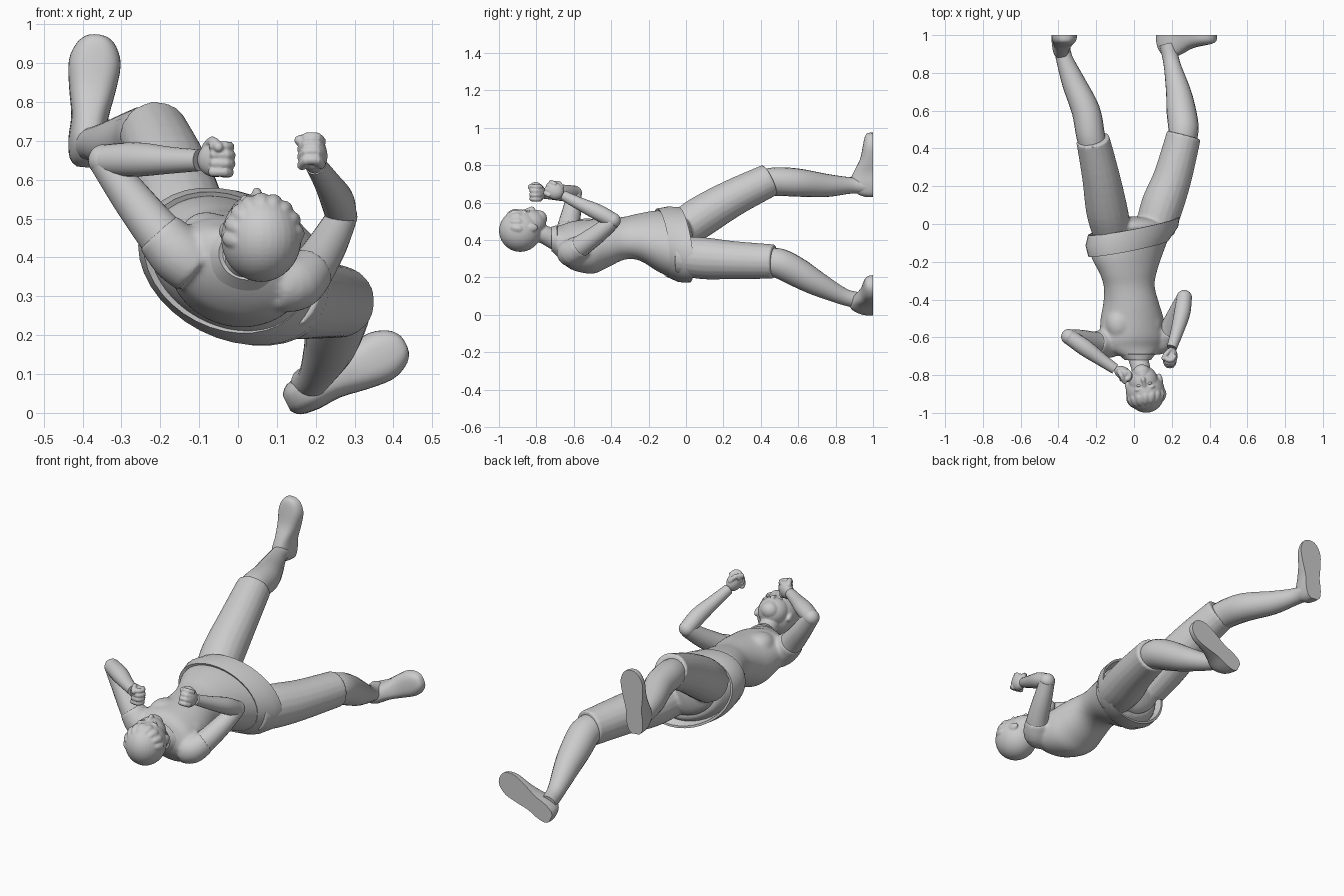
import bpy, bmesh, math
from mathutils import Vector, Matrix

if "Cube" in bpy.data.objects:
    bpy.data.objects.remove(bpy.data.objects["Cube"])

def finish(name, bm, angle=50):
    bmesh.ops.recalc_face_normals(bm, faces=bm.faces)
    me = bpy.data.meshes.new(name)
    bm.to_mesh(me)
    bm.free()
    ob = bpy.data.objects.new(name, me)
    bpy.context.collection.objects.link(ob)
    bpy.ops.object.select_all(action='DESELECT')
    ob.select_set(True)
    bpy.context.view_layer.objects.active = ob
    bpy.ops.object.shade_smooth_by_angle(angle=math.radians(angle))
    return ob

def fuse(name, obs, voxel, smooth):
    # melt overlapping parts into one smooth skin
    bpy.ops.object.select_all(action='DESELECT')
    for o in obs:
        o.select_set(True)
    ob = obs[0]
    bpy.context.view_layer.objects.active = ob
    bpy.ops.object.join()
    ob.name = name
    m = ob.modifiers.new("remesh", 'REMESH')
    m.mode, m.voxel_size, m.use_smooth_shade = 'VOXEL', voxel, True
    s = ob.modifiers.new("smooth", 'SMOOTH')
    s.factor, s.iterations = 0.5, smooth

def skin(name, rings, cap=True, loop=False):
    bm = bmesh.new()
    vs = [[bm.verts.new(p) for p in r] for r in rings]
    n = len(rings[0])
    pairs = list(zip(vs, vs[1:])) + ([(vs[-1], vs[0])] if loop else [])
    for a, b in pairs:
        for i in range(n):
            j = (i + 1) % n
            bm.faces.new((a[i], a[j], b[j], b[i]))
    if cap and not loop:
        bm.faces.new(vs[0])
        bm.faces.new(vs[-1])
    return finish(name, bm)

def catmull(rows, steps):
    out = []
    for i in range(len(rows) - 1):
        p = [rows[max(0, min(len(rows) - 1, i + k))] for k in (-1, 0, 1, 2)]
        for s in range(steps):
            t = s / steps
            out.append([0.5 * (2*b + (c-a)*t + (2*a-5*b+4*c-d)*t*t + (3*b-a-3*c+d)*t**3)
                        for a, b, c, d in zip(*p)])
    return out + [list(rows[-1])]

def limb(name, pts, n=20, steps=4):
    # round tube; each row is x, y, z, radius
    rows = catmull(pts, steps)
    rings = []
    for i, r in enumerate(rows):
        t = (Vector(rows[min(i+1, len(rows)-1)][:3]) - Vector(rows[max(i-1, 0)][:3])).normalized()
        ref = Vector((0, 0, 1)) if abs(t.z) < 0.85 else Vector((0, 1, 0))
        s = ref.cross(t).normalized()
        f = t.cross(s)
        rings.append([Vector(r[:3]) + r[3] * (s*math.cos(2*math.pi*k/n) + f*math.sin(2*math.pi*k/n))
                      for k in range(n)])
    return skin(name, rings)

def oval(x, y, z, w, d, roll, tilt, n=36):
    # body section rolled about the long axis, one side pushed further along y
    r = math.radians(roll)
    s, f = Vector((math.cos(r), 0, -math.sin(r))), Vector((math.sin(r), 0, math.cos(r)))
    ang = [2 * math.pi * k / n for k in range(n)]
    return [Vector((x, y + tilt*w*math.cos(a), z)) + s*w*math.cos(a) + f*d*math.sin(a) for a in ang]

def ball(name, c, r, rot=Matrix.Identity(3), seg=24):
    bm = bmesh.new()
    r = (r, r, r) if isinstance(r, float) else r
    bmesh.ops.create_uvsphere(bm, u_segments=seg, v_segments=seg * 2 // 3, radius=1)
    for v in bm.verts:
        v.co = Vector(c) + rot @ Vector([v.co[i] * r[i] for i in range(3)])
    return finish(name, bm)

# torso
torso = [(.025, -.715, .412, .06, .055, 20, 0), (.01, -.69, .395, .11, .075, 20, 0),
         (-.003, -.65, .378, .16, .1, 20, 0),
         (-.005, -.6, .37, .18, .125, 20, 0), (-.01, -.5, .365, .17, .142, 20, 0),
         (-.015, -.42, .385, .15, .13, 20, 0), (-.025, -.33, .41, .138, .11, 22, .04),
         (-.028, -.25, .415, .16, .118, 25, .08), (-.03, -.15, .39, .205, .155, 28, .14),
         (-.01, -.06, .375, .225, .165, 29, .18), (0, -.02, .375, .2, .14, 29, .15)]
body = [skin("torso", [oval(*r) for r in catmull(torso, 4)])]
roll20 = Matrix.Rotation(math.radians(20), 3, 'Y')
for x, z in ((-.075, .45), (.075, .395)):
    body.append(ball("chest", (x, -.53, z), (.075, .09, .066), roll20))

# flared hem band round the hips, and the seat inside it
hem = [(-.03, -.13, .387, .222, .17, 27, .2), (-.012, -.065, .377, .258, .186, 27, .2),
       (.0, -.01, .375, .256, .186, 27, .2), (.0, -.01, .375, .246, .174, 27, .2),
       (-.025, -.12, .385, .2, .15, 27, .2)]
skin("hem_band", [oval(*r) for r in hem], loop=True)

# shorts, joined at the seat
shorts = [ball("seat", (0, -.015, .38), (.18, .055, .13), Matrix.Rotation(math.radians(28), 3, 'Y')),
          limb("shorts_leg", [(-.12, -.03, .45, .105), (-.145, .08, .525, .11), (-.175, .25, .625, .1),
                              (-.218, .448, .722, .089)]),
          limb("shorts_leg", [(.11, -.03, .315, .105), (.15, .1, .302, .112), (.205, .25, .293, .102),
                              (.264, .47, .285, .092)])]
fuse("shorts", shorts, .008, 4)

# lower legs
limb("lower_leg", [(-.215, .4, .70, .072), (-.232, .48, .713, .076), (-.255, .6, .707, .075),
                   (-.32, .75, .692, .062), (-.37, .88, .692, .044), (-.385, .96, .69, .045)])
limb("lower_leg", [(.25, .42, .285, .072), (.262, .5, .275, .08), (.25, .6, .225, .078),
                   (.235, .7, .168, .066), (.2, .85, .095, .044), (.18, .95, .075, .045)])

# feet with flat soles on the y = 1 plane
def foot(heel, toe):
    h, e = Vector((heel[0], 1, heel[1])), Vector((toe[0], 1, toe[1]))
    d = (e - h).normalized()
    s, up = d.cross(Vector((0, 1, 0))), Vector((0, -1, 0))
    rows = [(0, .022, .045), (.02, .042, .09), (.07, .05, .125), (.13, .048, .105), (.2, .06, .07),
            (.27, .067, .055), (.315, .052, .046), (.337, .03, .035), (.343, .008, .02)]
    rings = []
    for l, w, ht in catmull(rows, 3):
        ring = []
        for k in range(17):
            a = math.pi * k / 16
            ring.append(h + d*l + s*w*math.copysign(abs(math.cos(a))**.7, math.cos(a))
                        + up*ht*max(0, math.sin(a))**.8)
        rings.append(ring)
    skin("foot", rings)

foot((-.393, .632), (-.362, .972))
foot((.125, .025), (.432, .178))

# arms: upper arms and sleeves melt into the torso, forearms are bare
arms = [([(-.11, -.63, .375, .07), (-.155, -.635, .41, .07), (-.205, -.63, .465, .06),
          (-.28, -.61, .56, .05), (-.345, -.597, .648, .04)],
         [(-.345, -.597, .65, .04), (-.26, -.655, .652, .044), (-.17, -.72, .65, .034),
          (-.1, -.768, .65, .028)]),
        ([(.11, -.62, .335, .07), (.15, -.61, .335, .068), (.19, -.56, .37, .058),
          (.232, -.47, .435, .05), (.266, -.39, .5, .04)],
         [(.266, -.39, .505, .04), (.255, -.47, .548, .043), (.228, -.57, .595, .034),
          (.2, -.655, .638, .027)])]
for upper, fore in arms:
    limb("upper_arm", upper[1:])
    limb("forearm", fore)
    ball("elbow", fore[0][:3], .041)
    body.append(ball("shoulder", upper[1][:3], .07))
    body.append(limb("sleeve", [(x, y, z, r + .005) for x, y, z, r in upper[:3]]))
fuse("shirt", body, .008, 12)

# fists: palm, four curled fingers and a thumb
def fist(c, d, row):
    c, d = Vector(c), Vector(d).normalized()
    row = Vector(row)
    row = (row - d * row.dot(d)).normalized()
    p = d.cross(row)
    obs = [ball("palm", c, (.052, .046, .034), Matrix((d, row, p)).transposed())]
    for i in range(4):
        k = c + row * (i - 1.5) * .022 - d * .004 * abs(i - 1.5)
        q = [k + d*.012 - p*.02, k + d*.04 - p*.01, k + d*.042 + p*.016, k + d*.016 + p*.03]
        obs.append(limb("finger", [(*v, .013) for v in q], 10, 3))
        obs += [ball("knuckle", v, .0135, seg=10) for v in q[1:]]
    q = [c - d*.03 + row*.03, c + row*.046 + p*.02, c + d*.028 + row*.03 + p*.036]
    obs += [limb("thumb", [(*v, .013) for v in q], 10, 3), ball("thumb_tip", q[2], .0135, seg=10)]
    fuse("fist", obs, .0035, 3)

fist((-.057, -.79, .652), (.85, -.5, 0), (.1, 0, 1))
fist((.196, -.703, .663), (-.1, -.85, .45), (0, .4, 1))

# collar
collar = [(.02, -.72, .407, .07, .064, 20, 0), (.014, -.69, .397, .1, .08, 20, 0),
          (.014, -.685, .392, .09, .07, 20, 0), (.02, -.715, .407, .06, .054, 20, 0)]
skin("collar", [oval(*r) for r in collar], loop=True)

# head: skull, face, jaw, neck and features melted together
tilt = Matrix.Rotation(math.radians(12), 3, 'Z')
skull = Vector((.06, -.886, .45))
head = [ball("skull", skull, (.103, .114, .113), tilt, 32),
        ball("face", (.05, -.835, .49), (.078, .088, .074), tilt),
        ball("chin", (.04, -.785, .515), (.046, .042, .044), tilt),
        limb("neck", [(.01, -.66, .385, .06), (.022, -.71, .405, .053), (.035, -.76, .43, .05),
                      (.045, -.83, .45, .05)])]

def on_head(x, y, z):
    return Vector((.052, -.84, .552)) + tilt @ Vector((x, y, z))

head.append(limb("nose", [(*on_head(0, -.025, .006), .007), (*on_head(0, .004, .014), .01),
                          (*on_head(0, .02, .016), .012), (*on_head(0, .027, 0), .008)], 12))
head.append(ball("lips", on_head(0, .045, .002), (.02, .008, .008), tilt))
for s in (-1, 1):
    head.append(ball("brow", on_head(s*.032, -.03, .0), (.024, .008, .01), tilt, 12))
    head.append(ball("ear", on_head(s*.088, .0, -.085), (.014, .032, .022), tilt, 16))
    ball("eye", on_head(s*.028, -.01, -.001), (.014, .008, .01), tilt, 12)
# swept hair locks, barely raised from the skull
for i in range(9):
    a = (i - 4) * .38
    pts = []
    for lat, r in ((-.8, .012), (-.5, .022), (-.2, .022), (.0, .008)):
        b = a + .25 * lat
        pts.append((*(skull + tilt @ Vector((.089*math.cos(lat)*math.sin(b), .1*math.sin(lat),
                                             .099*math.cos(lat)*math.cos(b)))), r))
    head.append(limb("hair_lock", pts, 10))
fuse("head", head, .0045, 5)
